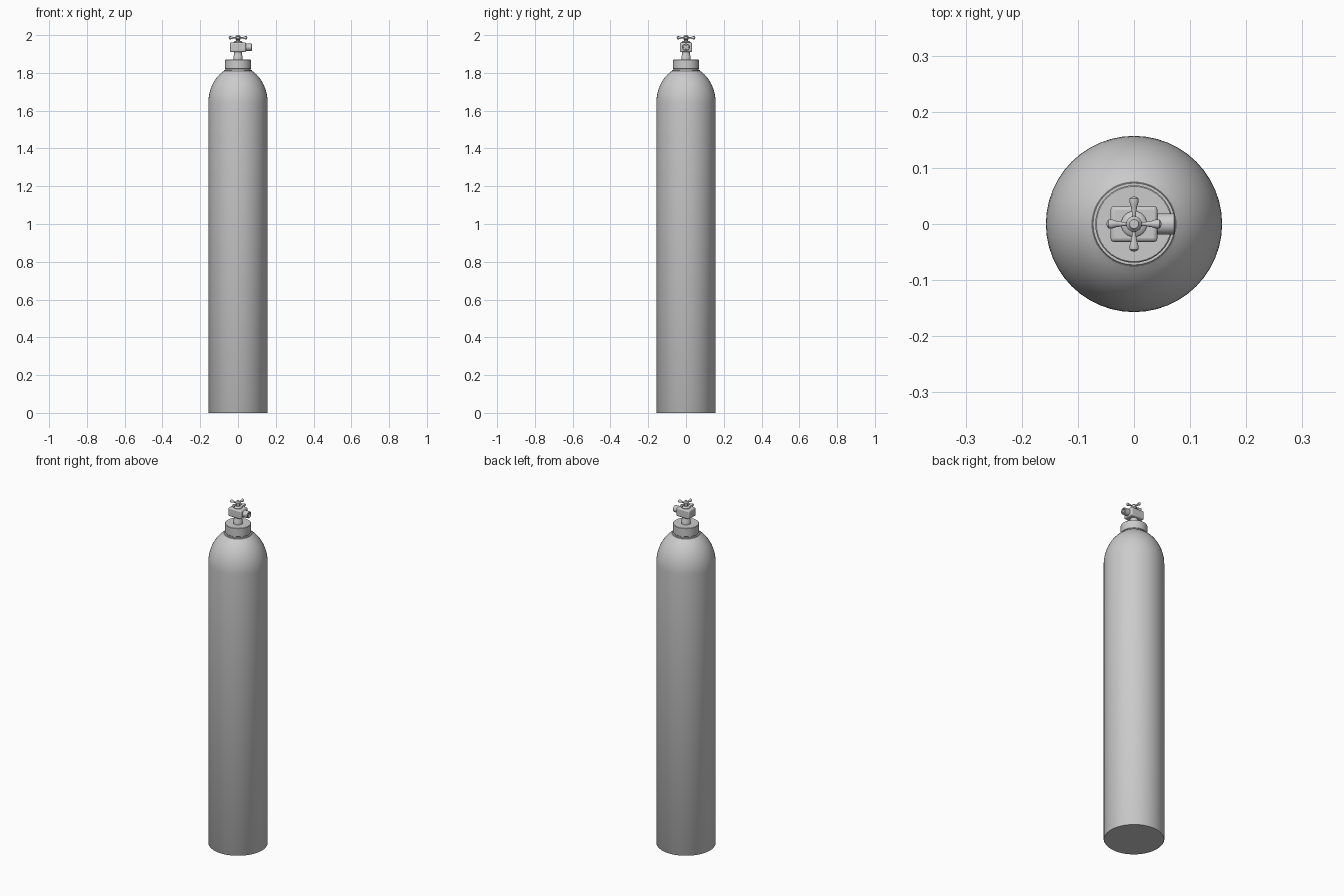
import bpy
import math
from mathutils import Matrix

if "Cube" in bpy.data.objects:
    bpy.data.objects.remove(bpy.data.objects["Cube"], do_unlink=True)

grey = bpy.data.materials.new("light grey metal")
grey.use_nodes = True
grey.diffuse_color = (0.6, 0.6, 0.6, 1)
grey.node_tree.nodes["Principled BSDF"].inputs["Base Color"].default_value = (0.6, 0.6, 0.6, 1)


def finish(obj, angle=35):
    obj.data.materials.append(grey)
    bpy.ops.object.select_all(action='DESELECT')
    obj.select_set(True)
    bpy.context.view_layer.objects.active = obj
    bpy.ops.object.shade_smooth_by_angle(angle=math.radians(angle))
    return obj


def lathe(name, profile, sides, matrix=None):
    """Turn a (radius, height) profile about z, capping both ends."""
    verts, faces = [], []
    for r, z in profile:
        for i in range(sides):
            a = math.tau * i / sides
            verts.append((r * math.cos(a), r * math.sin(a), z))
    for k in range(len(profile) - 1):
        for i in range(sides):
            j = (i + 1) % sides
            faces.append((k * sides + i, k * sides + j,
                          (k + 1) * sides + j, (k + 1) * sides + i))
    last = (len(profile) - 1) * sides
    faces.append(tuple(reversed(range(sides))))
    faces.append(tuple(range(last, last + sides)))
    mesh = bpy.data.meshes.new(name)
    mesh.from_pydata(verts, [], faces)
    if matrix:
        mesh.transform(matrix)
    obj = bpy.data.objects.new(name, mesh)
    bpy.context.collection.objects.link(obj)
    return finish(obj)


# Tank: straight wall and rounded shoulder
R, base, rise = 0.157, 1.64, 0.194
shoulder = []
for i in range(13):
    t = math.radians(61.5) * i / 12
    shoulder.append((R * math.cos(t), base + rise * math.sin(t)))
lathe("tank_body", [(R - 0.002, 0), (R, 0.003)] + shoulder, 48)

# Neck ring and collar
lathe("neck_ring", [(0.074, 1.80), (0.075, 1.808), (0.073, 1.814), (0.066, 1.814)], 40)
lathe("neck", [(0.065, 1.80), (0.065, 1.825)], 40)
lathe("collar", [(0.067, 1.820), (0.069, 1.822), (0.069, 1.868), (0.067, 1.870)], 40)

# Valve stem
lathe("valve_stem", [(0.025, 1.868), (0.025, 1.888), (0.021, 1.895), (0.021, 1.915)], 24)

# Valve block with rounded edges
bpy.ops.mesh.primitive_cube_add(size=1, location=(0, 0, 1.936))
block = bpy.context.object
block.name = "valve_block"
block.data.transform(Matrix.Diagonal((0.084, 0.064, 0.05, 1)))
bevel = block.modifiers.new("rounded_edges", 'BEVEL')
bevel.width = 0.007
bevel.segments = 3
finish(block)

# Side outlet pointing to the model's left
outward = Matrix.Translation((0, 0, 1.936)) @ Matrix.Rotation(math.pi / 2, 4, 'Y')
lathe("outlet", [(0.019, 0.035), (0.019, 0.071), (0.017, 0.073),
                 (0.012, 0.073), (0.011, 0.066)], 24, outward)

# Handle spindle and hub
lathe("handle_spindle", [(0.023, 1.958), (0.023, 1.964), (0.019, 1.968),
                         (0.010, 1.970), (0.010, 1.982)], 24)
lathe("handle_hub", [(0.010, 1.975), (0.014, 1.979), (0.014, 1.992),
                     (0.010, 1.996), (0.008, 2.0), (0.003, 2.0)], 24)

# Four flared handle arms
arm = [(0.004, 0.008), (0.004, 0.022), (0.006, 0.032), (0.0085, 0.040),
       (0.008, 0.045), (0.005, 0.048), (0.001, 0.049)]
for n in range(4):
    turn = (Matrix.Translation((0, 0, 1.986)) @ Matrix.Rotation(n * math.pi / 2, 4, 'Z')
            @ Matrix.Rotation(math.pi / 2, 4, 'Y'))
    lathe(f"handle_arm_{n + 1}", arm, 14, turn)
